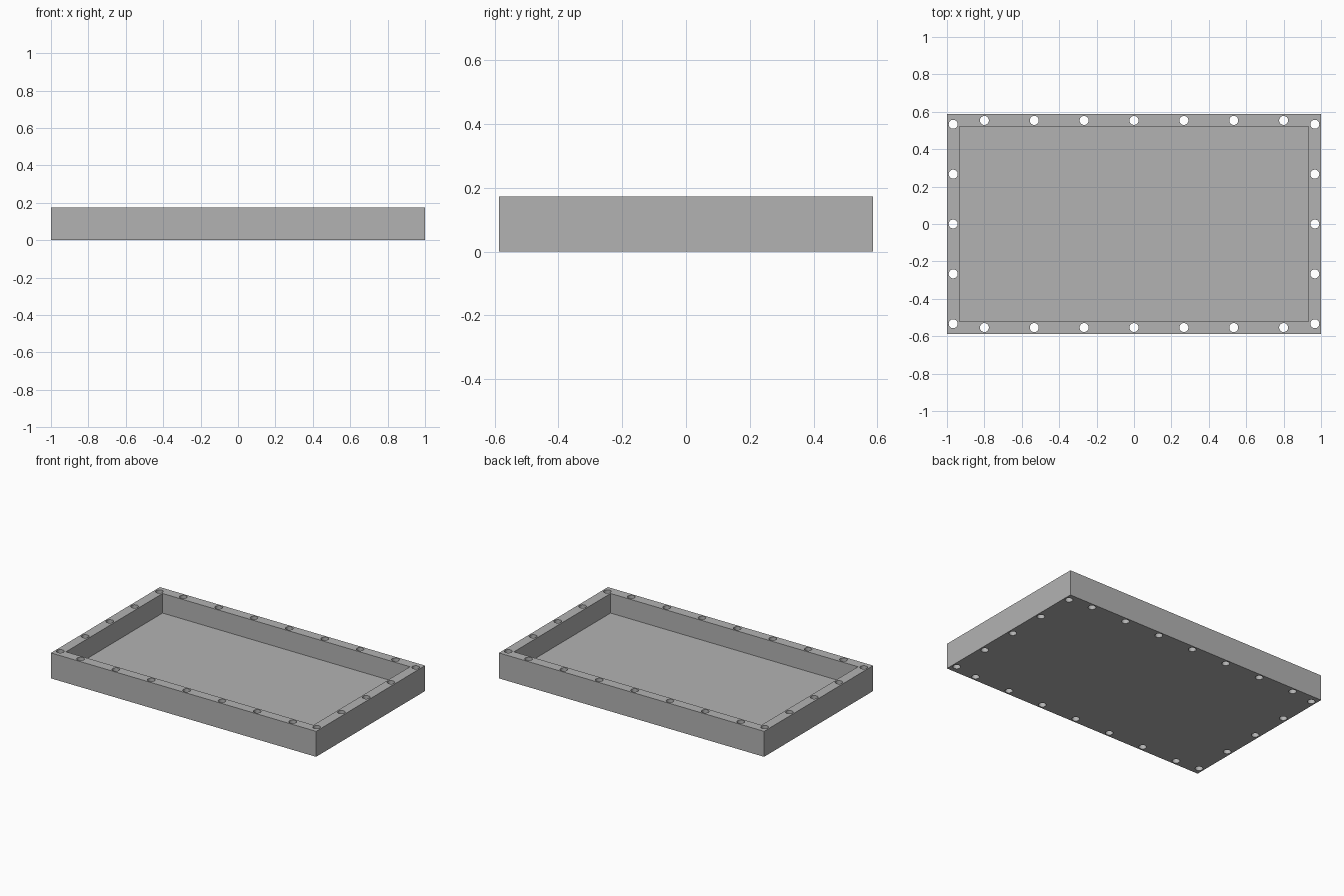
import bpy
import bmesh
from mathutils import Matrix

cube = bpy.data.objects.get("Cube")
if cube:
    bpy.data.objects.remove(cube, do_unlink=True)

HALF_X, HALF_Y, HEIGHT = 1.0, 0.587, 0.1735
WALL, FLOOR = 0.0667, 0.04
PITCH, HOLE_R = 0.2667, 0.024

grey = bpy.data.materials.new("plain grey")
grey.use_nodes = True
colour = (0.45, 0.45, 0.45, 1)
grey.diffuse_color = colour
grey.node_tree.nodes["Principled BSDF"].inputs["Base Color"].default_value = colour


def make_object(name, bm):
    mesh = bpy.data.meshes.new(name)
    bm.to_mesh(mesh)
    bm.free()
    mesh.materials.append(grey)
    obj = bpy.data.objects.new(name, mesh)
    bpy.context.collection.objects.link(obj)
    return obj


# Open tray: a box whose top face is inset and pushed down to the floor
bm = bmesh.new()
bmesh.ops.create_cube(bm, size=1, matrix=Matrix.Translation((0, 0, HEIGHT / 2))
                      @ Matrix.Diagonal((2 * HALF_X, 2 * HALF_Y, HEIGHT, 1)))
top = max(bm.faces, key=lambda f: f.calc_center_median().z)
bmesh.ops.inset_region(bm, faces=[top], thickness=WALL, use_even_offset=True)
pocket = bmesh.ops.extrude_discrete_faces(bm, faces=[top])["faces"][0]
bmesh.ops.translate(bm, verts=pocket.verts, vec=(0, 0, FLOOR - HEIGHT))
bmesh.ops.recalc_face_normals(bm, faces=bm.faces)
tray = make_object("tray", bm)

# Screw holes centred along the rim
edge_x, edge_y = HALF_X - WALL / 2, HALF_Y - WALL / 2
holes = [(i * PITCH, s * edge_y) for i in range(-3, 4) for s in (-1, 1)]
holes += [(s * edge_x, i * PITCH) for i in range(-2, 3) for s in (-1, 1)]
bm = bmesh.new()
for x, y in holes:
    bmesh.ops.create_cone(bm, cap_ends=True, segments=32, radius1=HOLE_R,
                          radius2=HOLE_R, depth=1, matrix=Matrix.Translation((x, y, 0)))
cutter = make_object("screw_hole_cutter", bm)
cutter.hide_render = True

# Drill the holes and drop the cutter
drill = tray.modifiers.new("drill", 'BOOLEAN')
drill.operation = 'DIFFERENCE'
drill.solver = 'EXACT'
drill.object = cutter
bpy.ops.object.select_all(action='DESELECT')
tray.select_set(True)
bpy.context.view_layer.objects.active = tray
bpy.ops.object.modifier_apply(modifier="drill")
bpy.data.objects.remove(cutter, do_unlink=True)
bpy.ops.object.shade_smooth_by_angle(angle=0.52)
